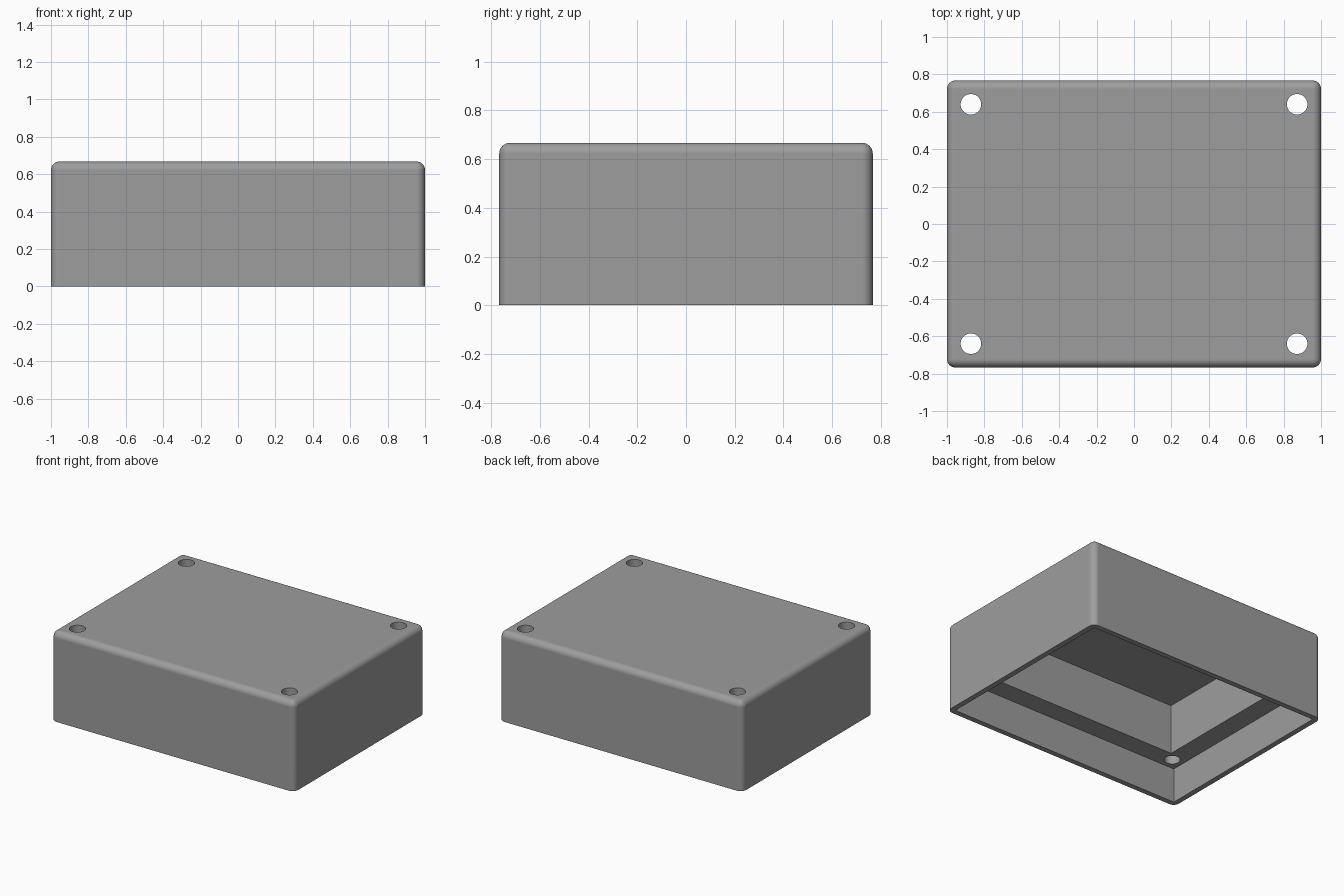
import bpy, bmesh, math

if "Cube" in bpy.data.objects:
    bpy.data.objects.remove(bpy.data.objects["Cube"])

WIDTH, DEPTH, HEIGHT = 2.0, 1.534, 0.667
WALL = 0.04          # rim and roof thickness
LEDGE_Z = 0.257      # height of the step inside
ROUND = 0.045        # outer edge rounding

grey = bpy.data.materials.new("Grey plastic")
grey.diffuse_color = (0.34, 0.34, 0.34, 1)
grey.use_nodes = True
grey.node_tree.nodes["Principled BSDF"].inputs["Base Color"].default_value = grey.diffuse_color


def box(name, sx, sy, z0, z1):
    """Box centred on x and y, spanning z0 to z1."""
    bm = bmesh.new()
    bmesh.ops.create_cube(bm, size=1)
    for v in bm.verts:
        v.co = (v.co.x * sx, v.co.y * sy, z0 if v.co.z < 0 else z1)
    mesh = bpy.data.meshes.new(name)
    bm.to_mesh(mesh)
    bm.free()
    obj = bpy.data.objects.new(name, mesh)
    bpy.context.collection.objects.link(obj)
    return obj


# Outer shell: every edge rounded except around the open bottom
shell = box("enclosure_shell", WIDTH, DEPTH, 0, HEIGHT)
shell.data.materials.append(grey)
bm = bmesh.new()
bm.from_mesh(shell.data)
edges = [e for e in bm.edges if max(v.co.z for v in e.verts) > 0.1]
bmesh.ops.bevel(bm, geom=edges, offset=ROUND, segments=8, profile=0.5,
                affect='EDGES', clamp_overlap=True)
bm.to_mesh(shell.data)
bm.free()

# Wide lower recess and narrower upper pocket
cutters = [
    box("recess_cutter", WIDTH - 2 * WALL, DEPTH - 2 * WALL, -0.1, LEDGE_Z),
    box("pocket_cutter", 1.62, 1.154, 0.1, HEIGHT - WALL),
]

# Screw holes through the four corners
for x in (-0.872, 0.872):
    for y in (-0.64, 0.64):
        bpy.ops.mesh.primitive_cylinder_add(vertices=40, radius=0.055, depth=0.8,
                                            location=(x, y, 0.55))
        bpy.context.object.name = "screw_hole_cutter"
        cutters.append(bpy.context.object)

bpy.ops.object.select_all(action='DESELECT')
bpy.context.view_layer.objects.active = shell
shell.select_set(True)
for cutter in cutters:
    cutter.hide_render = True
    mod = shell.modifiers.new("Cut", 'BOOLEAN')
    mod.operation = 'DIFFERENCE'
    mod.solver = 'EXACT'
    mod.object = cutter
    bpy.ops.object.modifier_apply(modifier=mod.name)
    bpy.data.objects.remove(cutter, do_unlink=True)

# Smooth roundings with flat main faces
bpy.ops.object.shade_smooth_by_angle(angle=math.radians(30))
weighted = shell.modifiers.new("Flat faces", 'WEIGHTED_NORMAL')
weighted.keep_sharp = True
